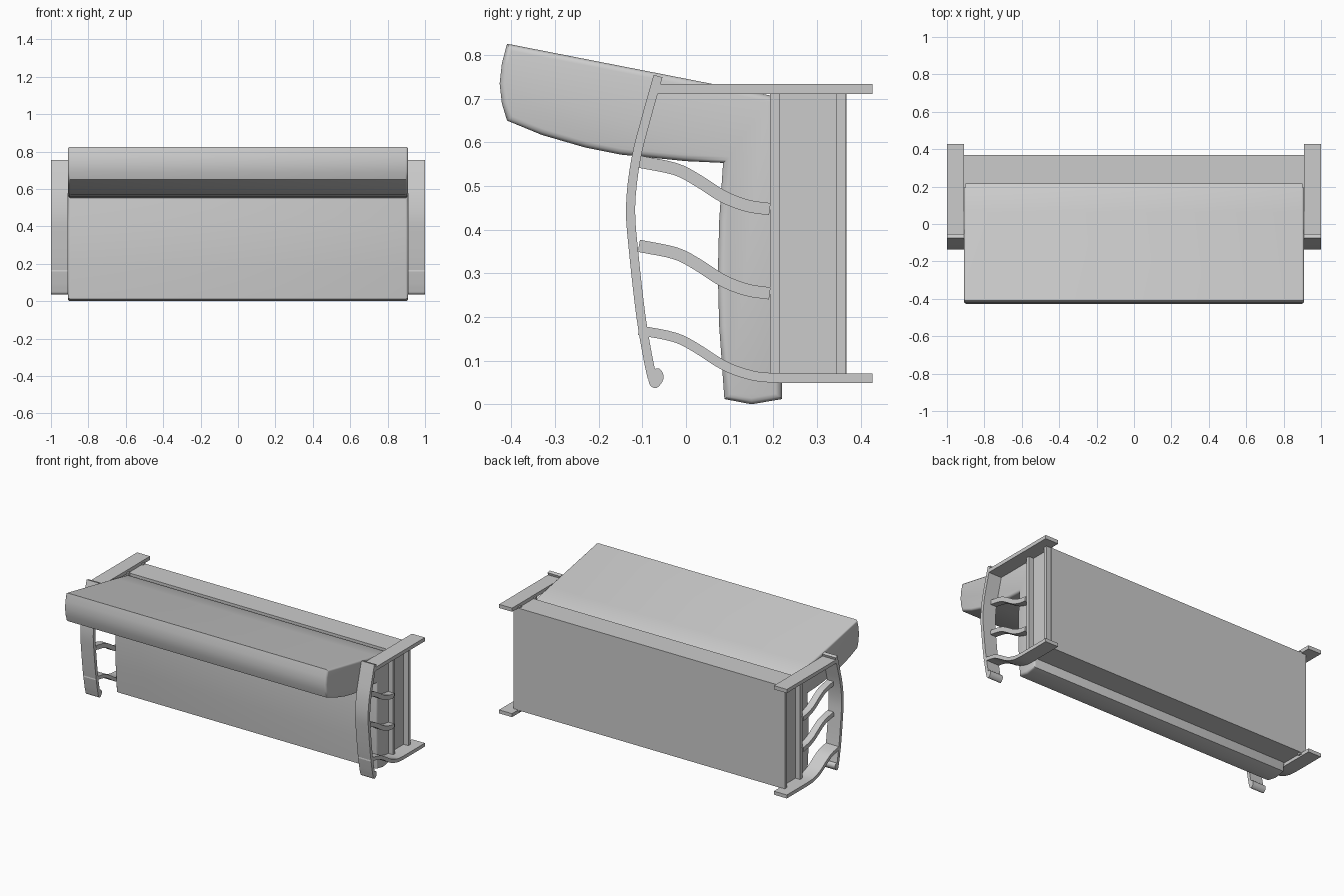
import bpy, bmesh
from math import radians
from mathutils import Vector

old = bpy.data.objects.get("Cube")
if old:
    bpy.data.objects.remove(old, do_unlink=True)

grey = bpy.data.materials.new("plain_grey")
grey.use_nodes = True
GREY = (0.6, 0.6, 0.6, 1)
grey.diffuse_color = GREY
grey.node_tree.nodes["Principled BSDF"].inputs["Base Color"].default_value = GREY


def extrude(name, profile, x0, x1, bevel=0.0, angle=35):
    """Extrude a closed (y, z) profile along x, optionally rounding both end rims."""
    bm = bmesh.new()
    face = bm.faces.new([bm.verts.new((x0, y, z)) for y, z in profile])
    ext = bmesh.ops.extrude_face_region(bm, geom=[face])
    moved = [v for v in ext["geom"] if isinstance(v, bmesh.types.BMVert)]
    bmesh.ops.translate(bm, verts=moved, vec=(x1 - x0, 0, 0))
    if bevel:
        rims = [e for e in bm.edges if abs(e.verts[0].co.x - e.verts[1].co.x) < 1e-6]
        bmesh.ops.bevel(bm, geom=rims, offset=bevel, segments=3, profile=0.5,
                        affect="EDGES", clamp_overlap=True)
    bmesh.ops.recalc_face_normals(bm, faces=bm.faces)
    mesh = bpy.data.meshes.new(name)
    bm.to_mesh(mesh)
    bm.free()
    mesh.materials.append(grey)
    obj = bpy.data.objects.new(name, mesh)
    bpy.context.collection.objects.link(obj)
    bpy.ops.object.select_all(action="DESELECT")
    obj.select_set(True)
    bpy.context.view_layer.objects.active = obj
    bpy.ops.object.shade_smooth_by_angle(angle=radians(angle))
    return obj


def box(y0, y1, z0, z1):
    return [(y0, z0), (y1, z0), (y1, z1), (y0, z1)]


def smooth_path(points, steps=4):
    """Catmull-Rom curve through the points."""
    p = [Vector(q) for q in points]
    p = [2 * p[0] - p[1]] + p + [2 * p[-1] - p[-2]]
    out = []
    for a, b, c, d in zip(p, p[1:], p[2:], p[3:]):
        for i in range(steps):
            t = i / steps
            out.append(0.5 * (2 * b + (c - a) * t + (2 * a - 5 * b + 4 * c - d) * t * t
                              + (3 * b - a - 3 * c + d) * t ** 3))
    return out + [p[-2]]


def strip(path, thick):
    """Closed outline of a bar of even thickness along a path."""
    left, right = [], []
    for i, p in enumerate(path):
        d = (path[min(i + 1, len(path) - 1)] - path[max(i - 1, 0)]).normalized()
        n = Vector((-d.y, d.x)) * thick / 2
        left.append(tuple(p + n))
        right.append(tuple(p - n))
    return left + right[::-1]


def pair(name, profile, inner, outer):
    extrude("left_" + name, profile, inner, outer)
    extrude("right_" + name, profile, -outer, -inner)


# Upholstery: seat and back share one L-shaped section
cushion = [(0.15, 0.0), (0.22, 0.012), (0.22, 0.69), (0.19, 0.708), (0.065, 0.733),
           (-0.41, 0.826), (-0.422, 0.78), (-0.427, 0.735), (-0.422, 0.69), (-0.41, 0.65),
           (-0.33, 0.617), (-0.23, 0.588), (-0.15, 0.572), (0.0, 0.557), (0.085, 0.553),
           (0.076, 0.42), (0.073, 0.3), (0.076, 0.18), (0.088, 0.012)]
extrude("seat_and_back_cushion", cushion, -0.91, 0.91, bevel=0.014, angle=40)

# Frame box behind the upholstery
extrude("frame_box", box(0.213, 0.368, 0.07, 0.712), -0.91, 0.91)

# End posts and the upper leg bars
pair("front_post", box(0.192, 0.214, 0.06, 0.72), 0.90, 0.943)
pair("rear_post", box(0.344, 0.366, 0.06, 0.72), 0.90, 0.943)
pair("upper_leg", box(-0.07, 0.427, 0.711, 0.734), 0.91, 1.0)

# Curved side slats, the lowest one running on as the second leg
slat = [(-0.108, 0.556), (-0.025, 0.539), (0.025, 0.514), (0.085, 0.476),
        (0.14, 0.455), (0.192, 0.447)]
for label, drop in (("upper", 0.0), ("middle", 0.193)):
    path = smooth_path([(y, z - drop) for y, z in slat])
    pair(label + "_slat", strip(path, 0.028), 0.91, 0.952)
lower = [(y, z - 0.386) for y, z in slat] + [(0.3, 0.06), (0.427, 0.06)]
pair("lower_leg", strip(smooth_path(lower), 0.022), 0.91, 1.0)

# Bowed armrest ending in a small rolled tip
arm = [(-0.064, 0.752), (-0.09, 0.66), (-0.115, 0.56), (-0.127, 0.45), (-0.119, 0.34),
       (-0.103, 0.2), (-0.086, 0.1), (-0.077, 0.06)]
pair("armrest", strip(smooth_path(arm), 0.021), 0.91, 1.0)
tip = smooth_path([(-0.087, 0.06), (-0.082, 0.043), (-0.068, 0.037), (-0.054, 0.052),
                   (-0.052, 0.068), (-0.06, 0.081), (-0.071, 0.081), (-0.072, 0.07)], 3)
pair("armrest_tip", [tuple(p) for p in tip], 0.91, 1.0)
